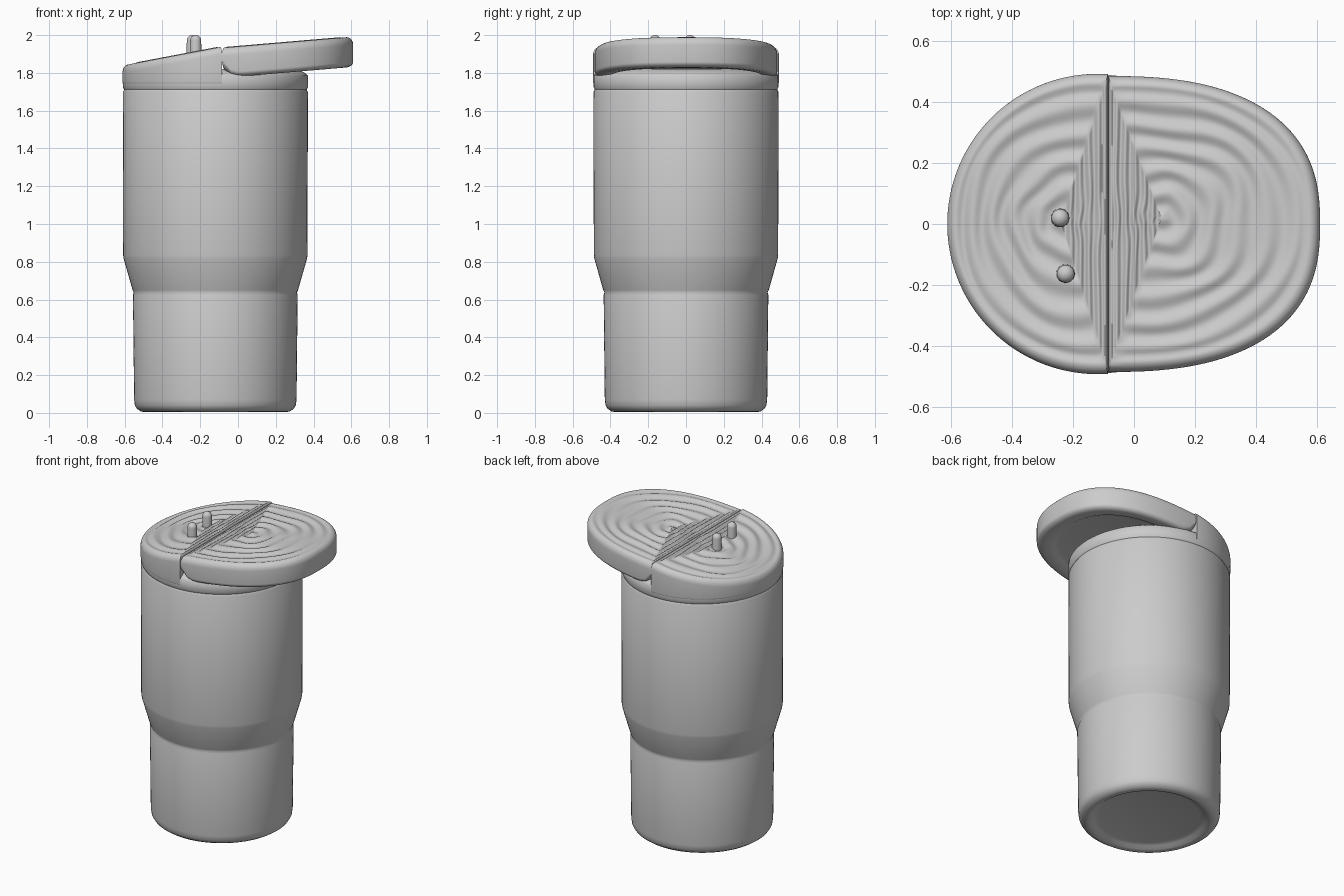
import bpy, bmesh
from math import sin, cos, pi, sqrt, radians, atan2, copysign

cube = bpy.data.objects.get("Cube")
if cube:
    bpy.data.objects.remove(cube)

AXIS_X, HINGE_X, RADIUS = -0.12, -0.085, 0.492

grey = bpy.data.materials.new("light_grey")
grey.use_nodes = True
grey.diffuse_color = (0.6, 0.6, 0.6, 1)
grey.node_tree.nodes["Principled BSDF"].inputs["Base Color"].default_value = (0.6, 0.6, 0.6, 1)


def skin(name, rings, angle=50):
    """Bridge equal-length rings of points and cap both ends."""
    bm = bmesh.new()
    loops = [[bm.verts.new(p) for p in ring] for ring in rings]
    n = len(loops[0])
    for a, b in zip(loops, loops[1:]):
        for i in range(n):
            j = (i + 1) % n
            bm.faces.new((a[i], a[j], b[j], b[i]))
    bm.faces.new(loops[0])
    bm.faces.new(loops[-1])
    bmesh.ops.recalc_face_normals(bm, faces=bm.faces)
    mesh = bpy.data.meshes.new(name)
    bm.to_mesh(mesh)
    bm.free()
    mesh.materials.append(grey)
    obj = bpy.data.objects.new(name, mesh)
    bpy.context.collection.objects.link(obj)
    bpy.ops.object.select_all(action='DESELECT')
    obj.select_set(True)
    bpy.context.view_layer.objects.active = obj
    bpy.ops.object.shade_smooth_by_angle(angle=radians(angle))
    return obj


def lathe(name, profile, x, y, sides):
    turn = [2 * pi * i / sides for i in range(sides)]
    return skin(name, [[(x + r * cos(a), y + r * sin(a), z) for a in turn] for r, z in profile])


def d_outline(arc):
    """Close an arc with evenly spaced points along the hinge line."""
    (x0, y0), (x1, y1) = arc[-1], arc[0]
    return arc + [(x0 + (x1 - x0) * k / 40, y0 + (y1 - y0) * k / 40) for k in range(1, 40)]


def slab(name, outline, centre, edge, top, bottom, waves, recess):
    """Round-edged slab with wavy growth rings on its top face."""
    cx, cy = centre

    def ring(scale, height):
        pts = [(cx + (x - cx) * scale, cy + (y - cy) * scale) for x, y in outline]
        return [(x, y, height(x, y)) for x, y in pts]

    def ripple(t):
        def height(x, y):
            a = atan2(y - cy, x - cx)
            fade = min(1, (0.93 - t) / 0.06)
            wobble = 0.016 * sin(3 * a + 5 * t) + 0.012 * sin(5 * a - 9 * t)
            wave = cos(2 * pi * waves * (t + wobble * min(1, 3 * t)))
            return top(x) + fade * (0.006 * wave - 0.003)
        return height

    rings = []
    # Underside with optional shallow recess
    for s, lift in ((0.02, recess), (0.74, recess), (0.8, recess * 0.6), (0.84, 0)):
        rings.append(ring(s, lambda x, y, l=lift: bottom(x) + l))
    # Rounded lower and upper edges
    for k in range(7):
        a = pi / 2 * k / 6
        rings.append(ring(1 - 0.07 * (1 - sin(a)), lambda x, y: bottom(x) + edge * 0.6 * (1 - cos(a))))
    for k in range(9):
        a = pi / 2 * k / 8
        rings.append(ring(1 - 0.07 * (1 - cos(a)), lambda x, y: top(x) - edge * (1 - sin(a))))
    # Growth rings
    steps = 70
    for k in range(1, steps):
        t = 0.93 * (1 - k / steps)
        rings.append(ring(t, ripple(t)))
    return skin(name, rings, 60)


# Tumbler body: recessed foot, narrow base, flared shoulder, lid groove
lathe("tumbler_body", [
    (0.02, 0.03), (0.31, 0.03), (0.335, 0.022), (0.355, 0.008), (0.375, 0.004), (0.395, 0.008),
    (0.415, 0.022), (0.426, 0.04), (0.43, 0.07), (0.436, 0.625), (0.432, 0.637), (0.438, 0.65),
    (0.485, 0.815), (0.488, 0.835), (0.49, 1.698), (0.483, 1.711), (0.49, 1.725),
    (0.49, 1.785), (0.48, 1.795), (0.44, 1.82), (0.02, 1.82)], AXIS_X, 0, 96)

# Fixed half of the lid, sloping up to the hinge
start = atan2(sqrt(RADIUS ** 2 - (HINGE_X - AXIS_X) ** 2), HINGE_X - AXIS_X)
arc = [start + (2 * pi - 2 * start) * k / 90 for k in range(91)]
lid_arc = [(AXIS_X + RADIUS * cos(a), RADIUS * sin(a)) for a in arc]
lid = slab("fixed_lid", d_outline(lid_arc), (-0.24, 0.01), 0.04,
           lambda x: 1.955 + 0.19 * x, lambda x: 1.728, 5, 0)


# Flip-out half of the lid: superellipse outline with rounded hinge end
def flap_bottom(x):
    u = min(1, max(0, (0.03 - x) / 0.115))
    return 1.78 + 0.085 * x + 0.08 * (1 - sqrt(1 - u * u))


flap_arc = []
for k in range(91):
    a = -pi / 2 + pi * k / 90
    c, s = max(0, cos(a)), sin(a)
    flap_arc.append((HINGE_X + 0.695 * c ** 0.8, copysign(0.485 * abs(s) ** 0.8, s)))
slab("lid_flap", d_outline(flap_arc), (0.09, 0.02), 0.045,
     lambda x: 1.94 + 0.085 * x, flap_bottom, 6, 0.02)

# Two round-tipped pegs
for side, (x, y) in (("rear", (-0.242, 0.02)), ("front", (-0.224, -0.163))):
    tip = [(0.029 * cos(pi / 2 * k / 6), 1.973 + 0.027 * sin(pi / 2 * k / 6)) for k in range(6)]
    lathe(side + "_peg", [(0.031, 1.88)] + tip + [(0.002, 2.0)], x, y, 24)
